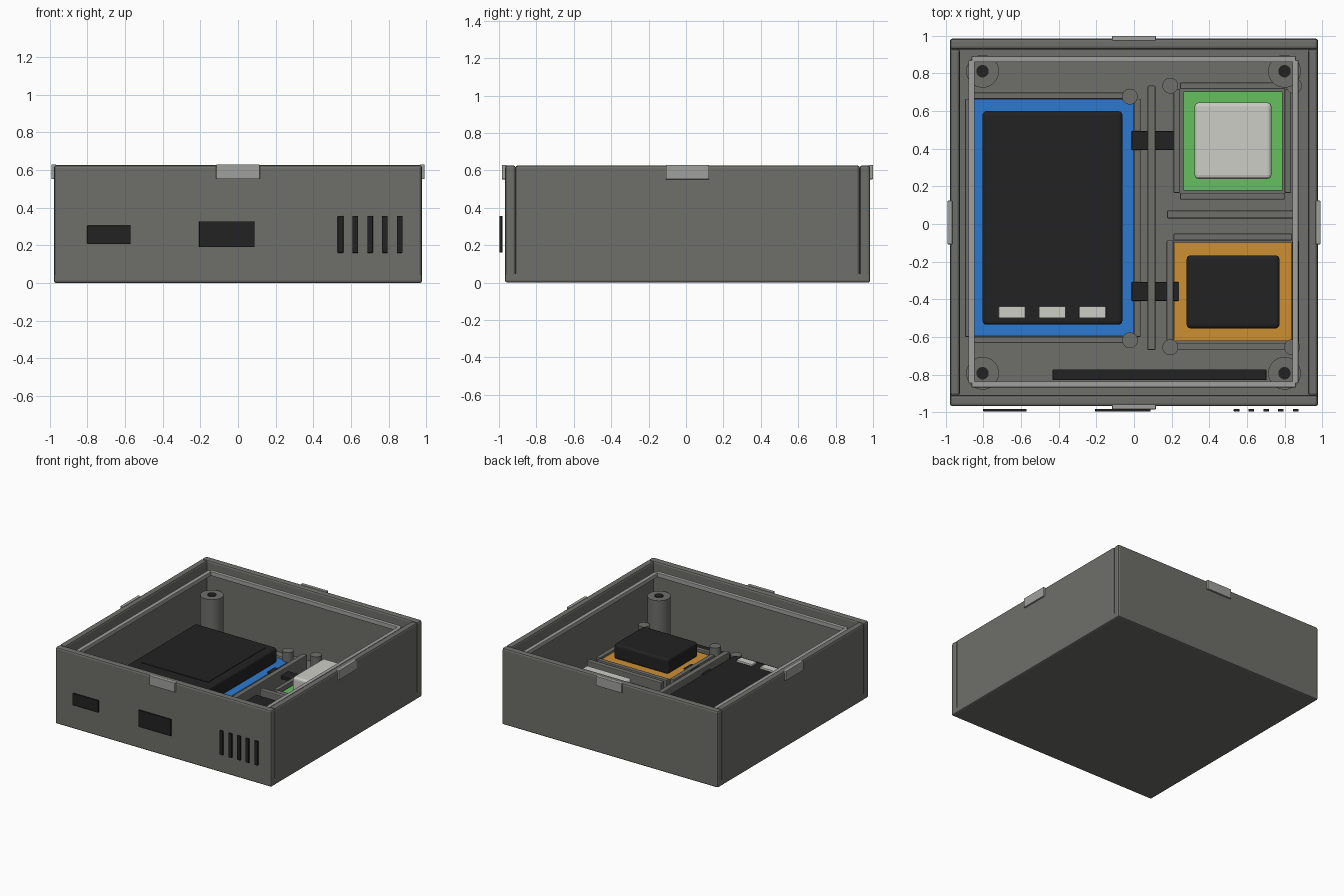
import bpy, bmesh, math
from mathutils import Matrix, Vector

if "Cube" in bpy.data.objects:
    bpy.data.objects.remove(bpy.data.objects["Cube"])


def material(name, r, g, b):
    m = bpy.data.materials.new(name)
    lin = [((c / 255 + 0.055) / 1.055) ** 2.4 for c in (r, g, b)]
    m.diffuse_color = (*lin, 1)
    m.use_nodes = True
    m.node_tree.nodes["Principled BSDF"].inputs["Base Color"].default_value = m.diffuse_color
    return m


BODY = material("case_grey", 110, 111, 106)
LIGHT = material("light_grey", 160, 161, 157)
BLACK = material("black", 34, 34, 34)
WHITE = material("off_white", 205, 205, 198)
BLUE = material("board_blue", 44, 122, 208)
GREEN = material("board_green", 102, 192, 94)
ORANGE = material("board_orange", 206, 144, 52)


def finish(name, bm, mat, bevel=0, segments=2):
    me = bpy.data.meshes.new(name)
    bm.to_mesh(me)
    bm.free()
    ob = bpy.data.objects.new(name, me)
    bpy.context.collection.objects.link(ob)
    me.materials.append(mat)
    if bevel:
        mod = ob.modifiers.new("rounded_edges", 'BEVEL')
        mod.width = bevel
        mod.segments = segments
    return ob


def box(name, x, y, z, mat, bevel=0, segments=2):
    """Box from (min, max) ranges on each axis."""
    bm = bmesh.new()
    size = Vector((x[1] - x[0], y[1] - y[0], z[1] - z[0]))
    mid = Vector((sum(x) / 2, sum(y) / 2, sum(z) / 2))
    bmesh.ops.create_cube(bm, size=1, matrix=Matrix.Translation(mid) @ Matrix.Diagonal((*size, 1)))
    return finish(name, bm, mat, bevel, segments)


def cylinder(name, x, y, z, r, mat, sides=32):
    bm = bmesh.new()
    bmesh.ops.create_cone(bm, cap_ends=True, segments=sides, radius1=r, radius2=r,
                          depth=z[1] - z[0], matrix=Matrix.Translation((x, y, sum(z) / 2)))
    ob = finish(name, bm, mat)
    bpy.context.view_layer.objects.active = ob
    ob.select_set(True)
    bpy.ops.object.shade_smooth_by_angle()
    ob.select_set(False)
    return ob


# Case: floor and four separate walls
TOP = 0.627
FLOOR = 0.05
X0, X1, Y0, Y1 = -0.978, 0.978, -0.968, 0.985
box("floor", (X0, X1), (Y0, Y1), (0, FLOOR), BODY, 0.012)
box("front_wall", (X0, X1), (Y0, -0.91), (0, TOP), BODY, 0.015)
box("back_wall", (X0, X1), (0.928, Y1), (0, TOP), BODY, 0.015)
box("left_wall", (X0, -0.925), (-0.913, 0.93), (0, TOP), BODY, 0.015)
box("right_wall", (0.925, X1), (-0.913, 0.93), (0, TOP), BODY, 0.015)

# Light lip just inside the rim
LZ = (0.545, 0.58)
box("lip_front", (-0.863, 0.86), (-0.868, -0.836), LZ, LIGHT, 0.004)
box("lip_back", (-0.863, 0.86), (0.86, 0.892), LZ, LIGHT, 0.004)
box("lip_left", (-0.88, -0.847), (-0.846, 0.87), LZ, LIGHT, 0.004)
box("lip_right", (0.842, 0.874), (-0.846, 0.87), LZ, LIGHT, 0.004)

# Clips in the middle of each wall
CZ = (0.552, 0.63)
box("clip_front", (-0.116, 0.116), (-0.985, -0.958), CZ, LIGHT, 0.004)
box("clip_back", (-0.116, 0.116), (0.975, 1.0), CZ, LIGHT, 0.004)
box("clip_left", (-0.991, -0.965), (-0.108, 0.124), CZ, LIGHT, 0.004)
box("clip_right", (0.965, 0.991), (-0.108, 0.124), CZ, LIGHT, 0.004)

# Front ports and vent slots
PY = (-0.997, -0.982)
box("small_port", (-0.802, -0.57), PY, (0.207, 0.305), BLACK, 0.004)
box("large_port", (-0.207, 0.088), PY, (0.19, 0.327), BLACK, 0.004)
for i in range(5):
    cx = 0.545 + i * 0.0785
    box("vent_slot", (cx - 0.015, cx + 0.015), PY, (0.16, 0.357), BLACK, 0.003)

# Screw posts with dark holes
for x in (-0.805, 0.8):
    for y in (-0.793, 0.812):
        cylinder("screw_post", x, y, (0.02, 0.42), 0.087, BODY)
        cylinder("screw_hole", x, y, (0.418, 0.425), 0.033, BLACK, 24)

# Small board posts
for x, y in ((-0.022, 0.677), (-0.022, -0.618), (0.193, 0.735), (0.193, -0.655),
             (0.84, -0.655), (0.85, 0.735)):
    cylinder("board_post", x, y, (0.02, 0.227), 0.042, BODY, 24)


def frame(name, x, y, t, z):
    """Four ribs surrounding a board whose edges lie at x and y."""
    box(name + "_rib_left", (x[0] - t, x[0]), y, (0.02, z), BODY, 0.005)
    box(name + "_rib_right", (x[1], x[1] + t), y, (0.02, z), BODY, 0.005)
    box(name + "_rib_front", x, (y[0] - t, y[0]), (0.02, z), BODY, 0.005)
    box(name + "_rib_back", x, (y[1], y[1] + t), (0.02, z), BODY, 0.005)


frame("display", (-0.865, 0.002), (-0.6, 0.665), 0.033, 0.15)
frame("sensor", (0.245, 0.8), (0.165, 0.717), 0.035, 0.17)
frame("module", (0.21, 0.84), (-0.632, -0.087), 0.036, 0.17)

# Dividers
box("long_divider", (0.072, 0.114), (-0.67, 0.735), (0.02, 0.205), BODY, 0.006)
box("cross_divider", (0.175, 0.85), (0.03, 0.072), (0.02, 0.205), BODY, 0.006)

# Display board, screen and buttons
BZ = (0.11, 0.15)
box("display_board", (-0.862, 0.0), (-0.597, 0.662), BZ, BLUE, 0.004)
box("display_body", (-0.805, -0.062), (-0.535, 0.6), (0.145, 0.27), BLACK, 0.02, 3)
box("display_screen", (-0.735, -0.13), (-0.203, 0.542), (0.267, 0.274), BLACK)
for i in range(3):
    cx = -0.648 + i * 0.214
    box("button", (cx - 0.071, cx + 0.071), (-0.5, -0.438), (0.265, 0.285), WHITE, 0.004)

# Sensor board with white block
box("sensor_board", (0.263, 0.79), (0.177, 0.706), BZ, GREEN, 0.004)
box("sensor_block", (0.322, 0.73), (0.24, 0.645), (0.145, 0.27), WHITE, 0.02, 3)

# Module board with black block
box("module_board", (0.212, 0.838), (-0.622, -0.097), (0.115, 0.155), ORANGE, 0.004)
box("module_block", (0.28, 0.773), (-0.555, -0.167), (0.15, 0.275), BLACK, 0.02, 3)

# Cables and front strip
for y in (0.444, -0.359):
    box("cable", (-0.013, 0.24), (y - 0.05, y + 0.05), (0.135, 0.163), BLACK, 0.005)
box("front_strip", (-0.433, 0.704), (-0.83, -0.773), (0.045, 0.1), BLACK, 0.005)
